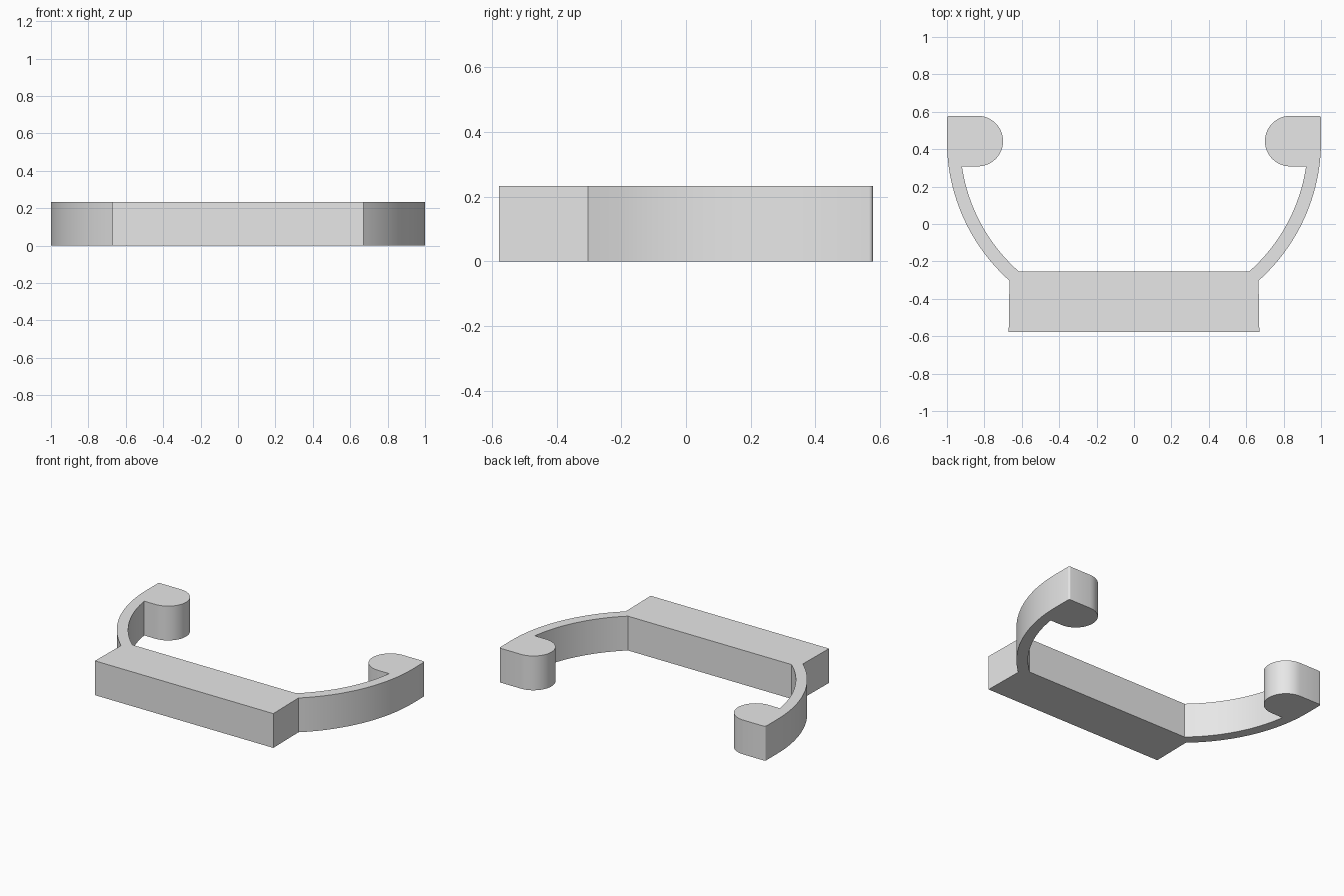
import bpy, bmesh
from math import asin, cos, sin, pi, radians

cube = bpy.data.objects.get("Cube")
if cube:
    bpy.data.objects.remove(cube, do_unlink=True)

HEIGHT = 0.233
BACK = 0.578
PAD_Y, PAD_R = 0.443, 0.135      # rounded end pads
OUTER_R, INNER_R = 1.0, 0.93     # curved arms, centred on (0, PAD_Y)
BASE_X, BASE_TOP = 0.67, -0.255


def arc(cx, cy, r, a0, a1, steps):
    """Points along a circular arc."""
    angles = [a0 + (a1 - a0) * i / steps for i in range(steps + 1)]
    return [(cx + r * cos(a), cy + r * sin(a)) for a in angles]


# One material for the whole bracket
grey = bpy.data.materials.new("light grey")
grey.use_nodes = True
colour = (0.8, 0.8, 0.8, 1)
grey.diffuse_color = colour
grey.node_tree.nodes["Principled BSDF"].inputs["Base Color"].default_value = colour

# Left half of the outline: base bar, outer arm, pad, inner arm
half = [(BASE_X, -BACK)]
half += arc(0, PAD_Y, OUTER_R, asin((-0.303 - PAD_Y) / OUTER_R), 0, 24)
half += arc(1 - 0.012, BACK - 0.012, 0.012, 0, pi / 2, 4)
half += arc(0.7 + PAD_R, PAD_Y, PAD_R, pi / 2, 3 * pi / 2, 24)
half += arc(0, PAD_Y, INNER_R, asin(-PAD_R / INNER_R),
            asin((BASE_TOP - PAD_Y) / INNER_R), 20)

# Mirror the outline and extrude it upward
outline = half + [(-x, y) for x, y in reversed(half)]
bm = bmesh.new()
face = bm.faces.new([bm.verts.new((x, y, 0)) for x, y in outline])
top = bmesh.ops.extrude_face_region(bm, geom=[face])
raised = [g for g in top["geom"] if isinstance(g, bmesh.types.BMVert)]
bmesh.ops.translate(bm, verts=raised, vec=(0, 0, HEIGHT))
bmesh.ops.recalc_face_normals(bm, faces=bm.faces)

mesh = bpy.data.meshes.new("clip_bracket")
bm.to_mesh(mesh)
bm.free()
mesh.materials.append(grey)
bracket = bpy.data.objects.new("clip_bracket", mesh)
bpy.context.collection.objects.link(bracket)

# Smooth arms and pads, crisp corners
bpy.ops.object.select_all(action="DESELECT")
bracket.select_set(True)
bpy.context.view_layer.objects.active = bracket
bpy.ops.object.shade_smooth_by_angle(angle=radians(30))
